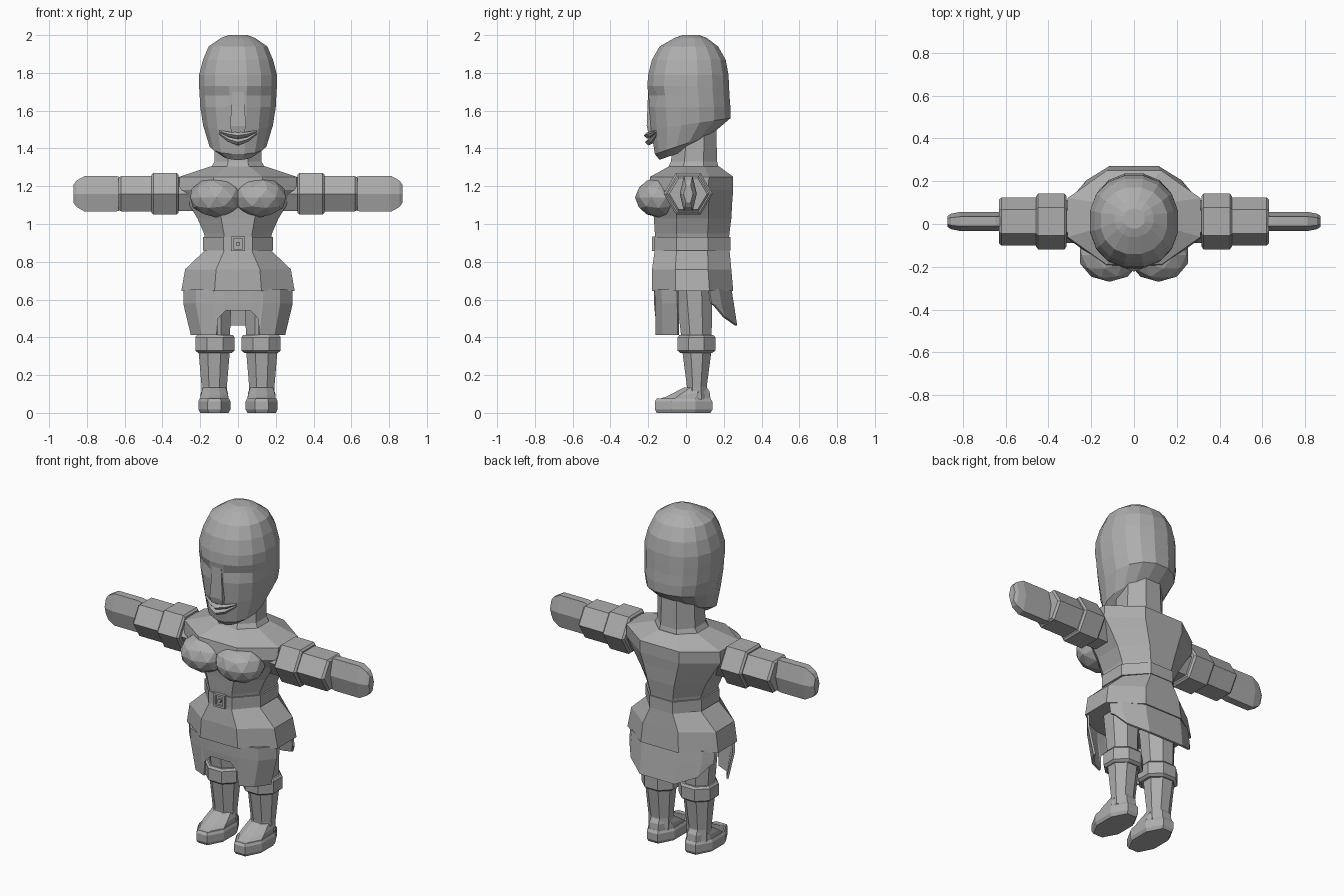
import bpy, bmesh, math
from mathutils import Matrix

cube = bpy.data.objects.get("Cube")
if cube:
    bpy.data.objects.remove(cube, do_unlink=True)

grey = bpy.data.materials.new("plain_grey")
grey.use_nodes = True
COLOUR = (0.42, 0.42, 0.42, 1)
grey.diffuse_color = COLOUR
grey.node_tree.nodes["Principled BSDF"].inputs["Base Color"].default_value = COLOUR


def finish(name, bm, mirror=False, thick=0):
    bmesh.ops.recalc_face_normals(bm, faces=bm.faces)
    mesh = bpy.data.meshes.new(name)
    bm.to_mesh(mesh)
    bm.free()
    mesh.materials.append(grey)
    ob = bpy.data.objects.new(name, mesh)
    bpy.context.collection.objects.link(ob)
    if mirror:
        ob.modifiers.new("Mirror", "MIRROR")
    if thick:
        solid = ob.modifiers.new("Solidify", "SOLIDIFY")
        solid.thickness = thick
        solid.offset = 0
    return ob


def skin(sections):
    """Closed skin through equal-length loops of points."""
    bm = bmesh.new()
    loops = [[bm.verts.new(p) for p in s] for s in sections]
    n = len(loops[0])
    for a, b in zip(loops, loops[1:]):
        for i in range(n):
            j = (i + 1) % n
            bm.faces.new((a[i], a[j], b[j], b[i]))
    bm.faces.new(loops[0])
    bm.faces.new(loops[-1])
    return bm


def ring(z, hx, y0, y1, tilt=0, n=8, cx=0, power=1):
    """Horizontal polygon with flat front, filling the given extents."""
    def shape(v):
        return math.copysign(abs(v / math.cos(math.pi / n)) ** power, v)
    pts = []
    for i in range(n):
        t = 2 * math.pi * (i + 0.5) / n
        v = -shape(math.cos(t))
        pts.append((cx + hx * shape(math.sin(t)),
                    (y0 + y1) / 2 + v * (y1 - y0) / 2, z + tilt * v))
    return pts


def stack(name, rows, mirror=False, **kw):
    return finish(name, skin([ring(*r, **kw) for r in rows]), mirror)


def hexagon(x, hy, hz, cy=0.012, cz=1.16):
    """Flat-topped hexagon across the arm."""
    return [(x, cy + hy * a, cz + hz * b) for a, b in
            ((-1, 0), (-.5, 1), (.5, 1), (1, 0), (.5, -1), (-.5, -1))]


def limb(name, rows):
    return finish(name, skin([hexagon(*r) for r in rows]), True)


# Head, with eye sockets pressed into the face
head = stack("head", [
    (1.37, .085, -.14, .03, .03), (1.42, .15, -.165, .13, .05),
    (1.53, .185, -.185, .235, .03), (1.62, .2, -.195, .235),
    (1.68, .203, -.198, .23), (1.73, .206, -.205, .228),
    (1.79, .206, -.2, .225), (1.87, .185, -.18, .21),
    (1.94, .155, -.14, .17), (1.985, .09, -.06, .11),
    (2.0, .05, -.02, .07)], n=16, power=.92)
for v in head.data.vertices:
    if v.co.y < -.12 and .06 < abs(v.co.x) < .15 and 1.66 < v.co.z < 1.7:
        v.co.y += .02

# Nose and neck
stack("nose", [(1.72, .028, -.2, -.15), (1.52, .042, -.208, -.15),
               (1.485, .035, -.2, -.15)], n=4)
stack("neck", [(1.27, .16, -.11, .18), (1.33, .125, -.08, .165),
               (1.5, .12, -.06, .16)])

# Smiling lips
for name, drop, push in (("upper_lip", 0, .006), ("lower_lip", .035, 0)):
    lip = []
    for x in (-.1, -.05, 0, .05, .1):
        k = 1 - abs(x) / .1
        y, z, r = -.155 - .045 * k ** .6 - push, 1.49 - .022 * k ** .6 - drop * min(1, .3 + k), .005 + .012 * k ** .6
        lip.append([(x, y - r, z), (x, y, z + r), (x, y + .04, z), (x, y, z - r)])
    finish(name, skin(lip))

# Torso and bust
stack("torso", [(.9, .17, -.16, .225), (.95, .18, -.165, .23), (1.03, .215, -.17, .24),
                (1.12, .27, -.18, .245), (1.18, .31, -.2, .25),
                (1.25, .31, -.19, .25), (1.305, .145, -.09, .175)])
bust = bmesh.new()
bmesh.ops.create_icosphere(bust, subdivisions=2, radius=1,
                           matrix=Matrix.Translation((.115, -.145, 1.14))
                           @ Matrix.Diagonal((.145, .125, .105, 1)))
finish("bust", bust, True)

# Belt with a framed buckle
stack("belt", [(.86, .185, -.168, .235), (.93, .185, -.168, .235)])
for x, z, hx, hz in ((.031, .895, .006, .038), (-.031, .895, .006, .038),
                     (0, .928, .037, .006), (0, .862, .037, .006),
                     (0, .895, .01, .01)):
    buckle = bmesh.new()
    bmesh.ops.create_cube(buckle, size=2, matrix=Matrix.Translation((x, -.17, z))
                          @ Matrix.Diagonal((hx, .01, hz, 1)))
    finish("buckle", buckle)

# Flared skirt
stack("skirt", [(.645, .3, -.18, .25), (.76, .28, -.18, .24), (.865, .17, -.165, .23)])


def flap(name, columns, narrow, flare):
    """Hanging panel: half of its columns (x, y, hem height), mirrored."""
    bm = bmesh.new()
    rows = []
    for x, y, hem in columns:
        mid = max(.58, hem)
        rows.append([bm.verts.new(p) for p in (
            (x, y, .655), (x, y + flare * .4, mid - .001),
            (x * narrow, y + flare, hem - .002))])
    for a, b in zip(rows, rows[1:]):
        for i in range(2):
            bm.faces.new((a[i], b[i], b[i + 1], a[i + 1]))
    finish(name, bm, True, .012)


# Front panel with an arch, and a pointed rear panel
flap("front_flap", [(0, -.165, .545), (.075, -.165, .545), (.125, -.16, .5),
                    (.13, -.16, .415), (.22, -.125, .415), (.285, -.045, .415)], .86, .005)
flap("rear_flap", [(0, .235, .465), (.12, .235, .465), (.23, .17, .51),
                   (.275, .12, .57)], .95, .03)

# Arms: cuff, forearm and flat mitten hand
limb("upper_arm", [(.2, .1, .09), (.34, .1, .09)])
limb("arm_cuff", [(.315, .118, .1), (.325, .13, .11), (.448, .13, .11), (.458, .118, .1)])
limb("forearm", [(.44, .112, .093), (.62, .112, .093), (.632, .1, .083)])
limb("hand", [(.61, .045, .085), (.65, .045, .095), (.81, .045, .095),
              (.855, .036, .07), (.872, .025, .045)])

# Legs, knee bands and boots
stack("thigh", [(.36, .08, -.02, .135), (.7, .095, -.06, .14)], True, cx=.125)
stack("knee_band", [(.318, .09, -.03, .14), (.33, .104, -.045, .155),
                    (.4, .104, -.045, .155), (.412, .095, -.035, .145)], True, cx=.122)
stack("shin", [(.07, .065, -.01, .12), (.14, .067, .005, .11), (.33, .083, -.02, .135)],
      True, cx=.126)
stack("boot_sole", [(0, .075, -.155, .13), (.018, .085, -.165, .14),
                    (.06, .085, -.165, .14), (.075, .078, -.155, .13)], True, cx=.125)
stack("boot_upper", [(.07, .075, -.15, .13), (.1, .072, -.1, .125, .012),
                     (.135, .06, -.01, .11)], True, cx=.125)
